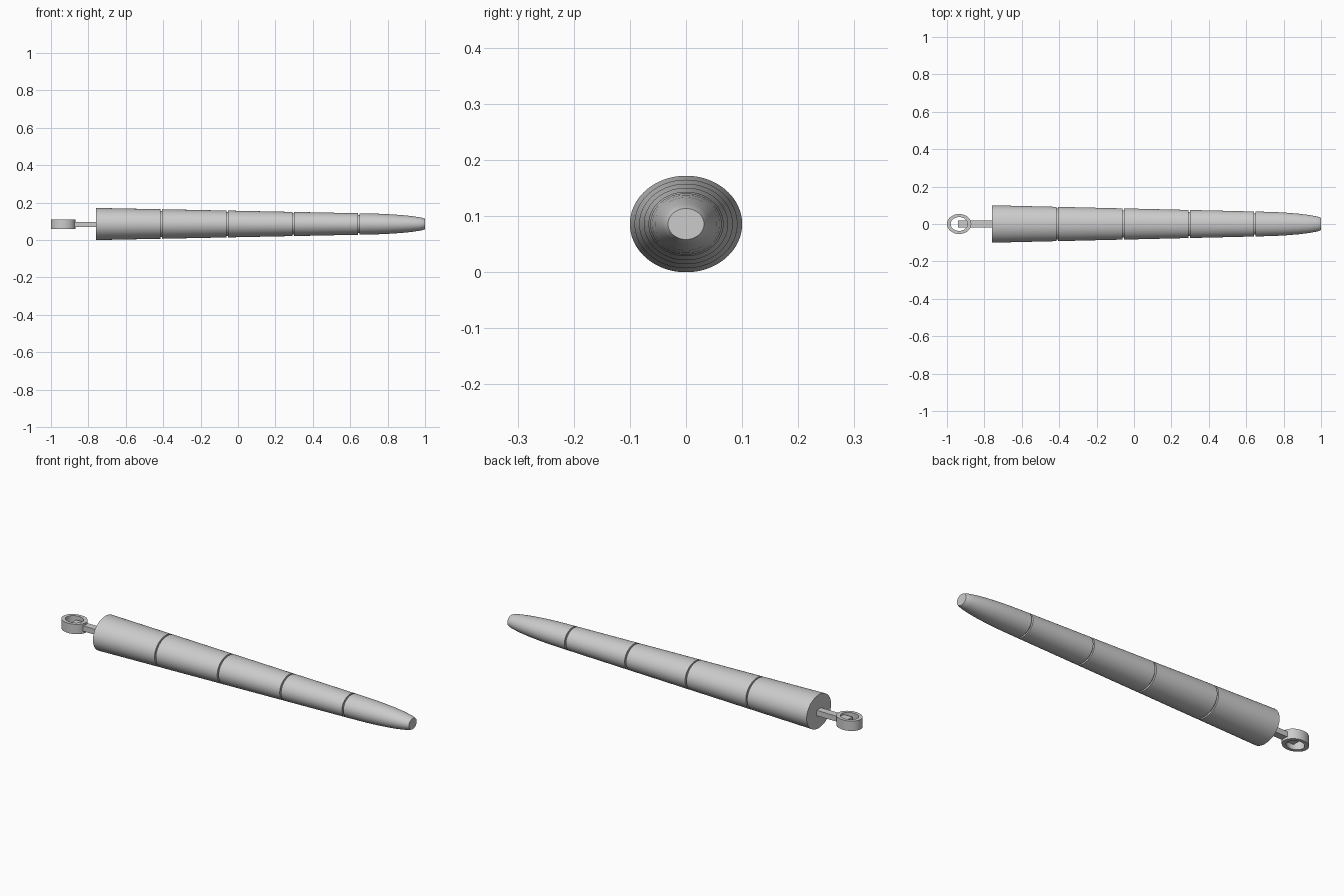
import bpy, bmesh
from math import cos, sin, tau, radians

cube = bpy.data.objects.get("Cube")
if cube:
    bpy.data.objects.remove(cube, do_unlink=True)

CENTRE_Z = 0.086
grey = bpy.data.materials.new("light grey")
grey.use_nodes = True
grey.diffuse_color = (0.6, 0.6, 0.6, 1)
grey.node_tree.nodes["Principled BSDF"].inputs["Base Color"].default_value = (0.6, 0.6, 0.6, 1)


def finish(name, bm):
    bmesh.ops.recalc_face_normals(bm, faces=bm.faces)
    mesh = bpy.data.meshes.new(name)
    bm.to_mesh(mesh)
    bm.free()
    mesh.materials.append(grey)
    obj = bpy.data.objects.new(name, mesh)
    bpy.context.collection.objects.link(obj)
    bpy.ops.object.select_all(action='DESELECT')
    obj.select_set(True)
    bpy.context.view_layer.objects.active = obj
    bpy.ops.object.shade_smooth_by_angle(angle=radians(30))
    return obj


def loft(name, profile, place, closed=False, sides=96):
    """Sweep (radius, position) pairs round an axis; place() gives the point."""
    bm = bmesh.new()
    rings = [[bm.verts.new(place(r, p, tau * i / sides)) for i in range(sides)]
             for r, p in profile]
    pairs = list(zip(rings, rings[1:]))
    if closed:
        pairs.append((rings[-1], rings[0]))
    else:
        bm.faces.new(rings[0])
        bm.faces.new(rings[-1])
    for a, b in pairs:
        for i in range(sides):
            j = (i + 1) % sides
            bm.faces.new((a[i], a[j], b[j], b[i]))
    return finish(name, bm)


# Tapered oval body with narrow grooves and a rounded, blunt tip
def taper(x):
    return 0.1 - 0.0236 * (x + 0.76)


profile = [(taper(-0.76), -0.76)]
for x in (-0.41, -0.057, 0.295, 0.645):
    for edge, depth in ((-0.004, 0), (-0.004, 0.01), (0.004, 0.01), (0.004, 0)):
        profile.append((taper(x) - depth, x + edge))
profile += [(0.0635, 0.76), (0.060, 0.82), (0.055, 0.88), (0.049, 0.93),
            (0.042, 0.97), (0.037, 0.99), (0.032, 1.0)]
loft("tapered_body", profile,
     lambda r, x, a: (x, r * cos(a), CENTRE_Z + 0.86 * r * sin(a)))

# Upright-axis oval eyelet
low, high = 0.058, 0.109
loft("eyelet_ring", [(0.065, low), (0.065, high), (0.045, high), (0.045, low)],
     lambda r, z, a: (-0.935 + r * cos(a), 0.82 * r * sin(a), z),
     closed=True, sides=64)

# Flat rod joining the body to the eyelet, its end reaching inside the ring
bm = bmesh.new()
bmesh.ops.create_cube(bm, size=1)
bmesh.ops.scale(bm, vec=(0.2, 0.036, 0.028), verts=bm.verts)
bmesh.ops.translate(bm, vec=(-0.84, 0, 0.084), verts=bm.verts)
finish("connecting_rod", bm)
